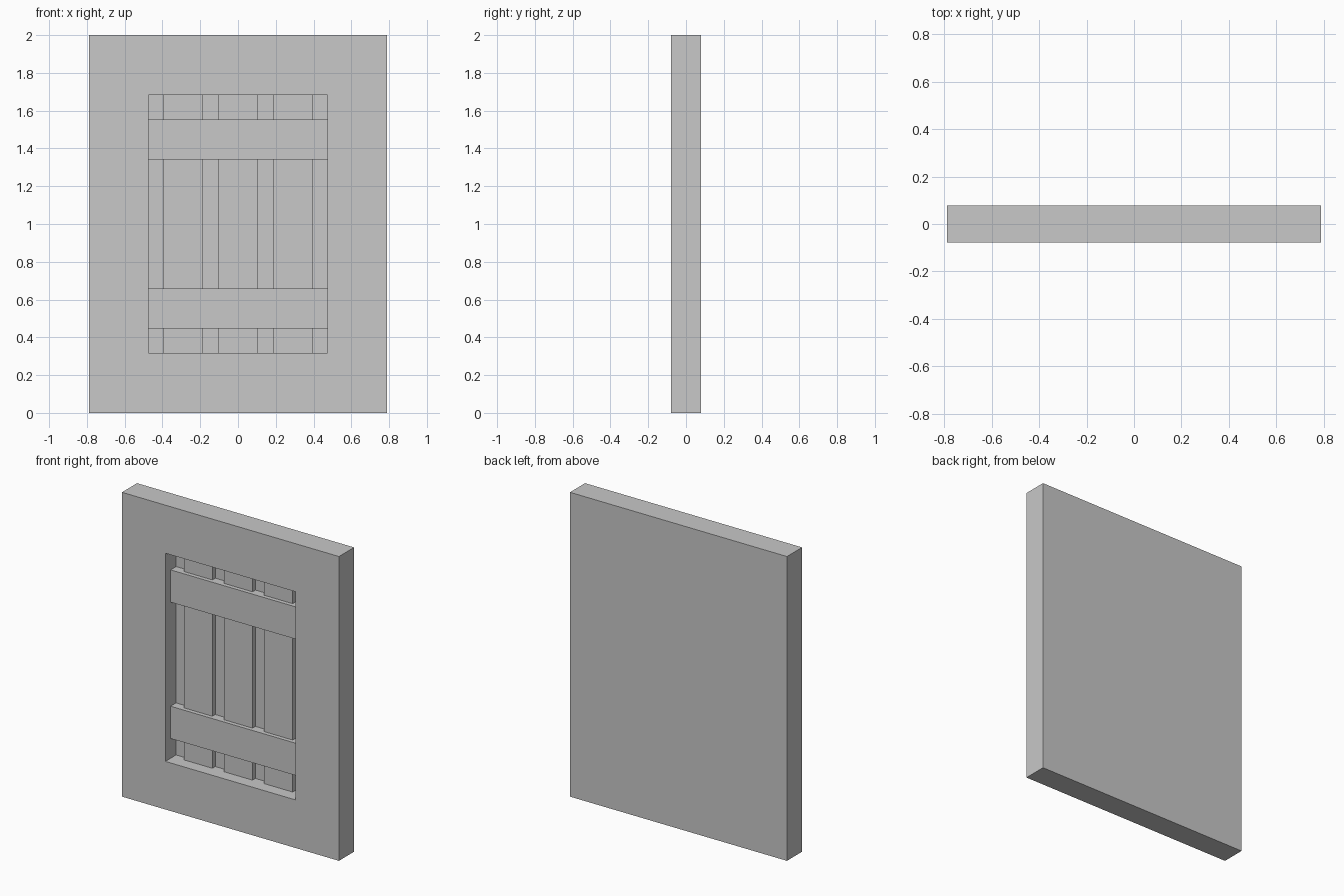
import bpy
import bmesh
from mathutils import Vector

default = bpy.data.objects.get("Cube")
if default:
    bpy.data.objects.remove(default, do_unlink=True)

WIDTH, DEPTH, HEIGHT = 1.578, 0.157, 2.0
BORDER = 0.316                      # frame width around the recess
FRONT = -DEPTH / 2
RAIL_Y, PLANK_Y, FLOOR_Y = FRONT + 0.054, FRONT + 0.081, FRONT + 0.111

grey = bpy.data.materials.new("plain grey")
grey.use_nodes = True
colour = (0.58, 0.58, 0.58, 1)
grey.diffuse_color = colour
grey.node_tree.nodes["Principled BSDF"].inputs["Base Color"].default_value = colour


def box(name, low, high, shape=None):
    """Flat-shaded box between two corners, optionally reshaped."""
    low, high = Vector(low), Vector(high)
    bm = bmesh.new()
    bmesh.ops.create_cube(bm, size=1)
    bmesh.ops.scale(bm, vec=high - low, verts=bm.verts)
    bmesh.ops.translate(bm, vec=(low + high) / 2, verts=bm.verts)
    if shape:
        shape(bm)
    mesh = bpy.data.meshes.new(name)
    bm.to_mesh(mesh)
    bm.free()
    mesh.materials.append(grey)
    obj = bpy.data.objects.new(name, mesh)
    bpy.context.collection.objects.link(obj)
    return obj


def cut_recess(bm):
    """Inset the front face, then extrude it straight back into the slab."""
    bm.normal_update()
    front = min(bm.faces, key=lambda f: f.calc_center_median().y)
    bmesh.ops.inset_region(bm, faces=[front], thickness=BORDER,
                           use_even_offset=True, use_boundary=True)
    floor = bmesh.ops.extrude_discrete_faces(bm, faces=[front])["faces"][0]
    bmesh.ops.translate(bm, vec=(0, FLOOR_Y - FRONT, 0), verts=floor.verts)
    bmesh.ops.recalc_face_normals(bm, faces=bm.faces)


# Slab with its recessed panel
box("door_slab", (-WIDTH / 2, FRONT, 0), (WIDTH / 2, -FRONT, HEIGHT), cut_recess)

# Three upright planks on the recess floor
for name, x in (("left", 0.292), ("middle", 0), ("right", -0.292)):
    box(name + "_plank", (x - 0.104, PLANK_Y, BORDER),
        (x + 0.104, FLOOR_Y, HEIGHT - BORDER))

# Two cross rails spanning the recess in front of the planks
half = WIDTH / 2 - BORDER
for name, z in (("lower", 0.552), ("upper", HEIGHT - 0.552)):
    box(name + "_rail", (-half, RAIL_Y, z - 0.106), (half, FLOOR_Y, z + 0.106))
